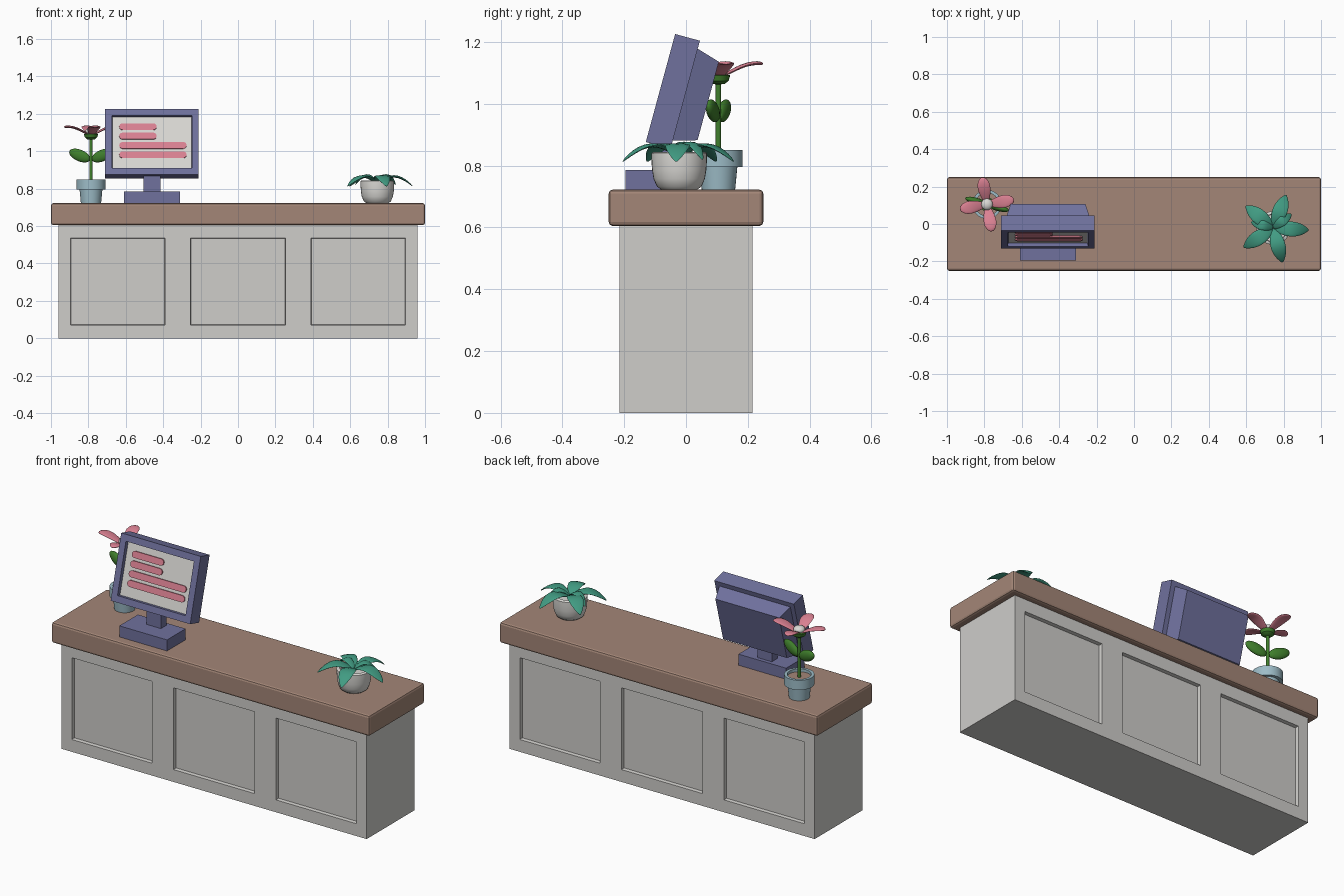
import bpy, bmesh, math
from mathutils import Matrix, Vector

if "Cube" in bpy.data.objects:
    bpy.data.objects.remove(bpy.data.objects["Cube"])


def material(name, rgb):
    m = bpy.data.materials.new(name)
    m.diffuse_color = (*rgb, 1)
    m.use_nodes = True
    m.node_tree.nodes["Principled BSDF"].inputs["Base Color"].default_value = m.diffuse_color
    return m


WOOD = material("brown_wood", (0.37, 0.24, 0.185))
GREY = material("light_grey", (0.62, 0.61, 0.59))
WHITE = material("off_white", (0.70, 0.69, 0.66))
PURPLE = material("slate_purple", (0.16, 0.165, 0.34))
PINK = material("pink", (0.71, 0.22, 0.29))
GREEN = material("green", (0.05, 0.21, 0.025))
TEAL = material("teal", (0.053, 0.33, 0.225))
BLUE = material("pale_blue", (0.34, 0.51, 0.58))


def finish(name, bm, mats, smooth=0):
    bmesh.ops.recalc_face_normals(bm, faces=bm.faces[:])
    me = bpy.data.meshes.new(name)
    bm.to_mesh(me)
    bm.free()
    for m in mats:
        me.materials.append(m)
    if smooth:
        me.shade_smooth()
        me.set_sharp_from_angle(angle=math.radians(smooth))
    ob = bpy.data.objects.new(name, me)
    bpy.context.collection.objects.link(ob)
    return ob


def box(name, x, y, z, mat, bevel=0):
    bm = bmesh.new()
    bmesh.ops.create_cube(bm, size=1)
    for v in bm.verts:
        v.co = [(a + b) / 2 + c * (b - a) for (a, b), c in zip((x, y, z), v.co)]
    ob = finish(name, bm, [mat])
    if bevel:
        mod = ob.modifiers.new("bevel", 'BEVEL')
        mod.width, mod.segments = bevel, 2
    return ob


def lathe(name, profile, loc, mat, n=32):
    bm = bmesh.new()
    rings = [[bm.verts.new((r * math.cos(2 * math.pi * i / n), r * math.sin(2 * math.pi * i / n), z))
              for i in range(n)] for r, z in profile]
    for a, b in zip(rings, rings[1:]):
        for i in range(n):
            j = (i + 1) % n
            bm.faces.new((a[i], a[j], b[j], b[i]))
    bmesh.ops.remove_doubles(bm, verts=bm.verts[:], dist=1e-5)
    ob = finish(name, bm, [mat], 35)
    ob.location = loc
    return ob


def blade(name, stations, loc, angle, mat, thick, scale=1, n=8):
    """Leaf or petal: lens-shaped sections along a path of (r, z, half width)."""
    bm = bmesh.new()
    rings = []
    for r, z, w in stations:
        t = thick * min(1, w / 0.02)
        rings.append([bm.verts.new((r * scale, w * scale * math.cos(2 * math.pi * i / n),
                                    z + t * math.sin(2 * math.pi * i / n))) for i in range(n)])
    for a, b in zip(rings, rings[1:]):
        for i in range(n):
            j = (i + 1) % n
            bm.faces.new((a[i], a[j], b[j], b[i]))
    bm.faces.new(rings[0])
    bm.faces.new(rings[-1])
    ob = finish(name, bm, [mat], 80)
    ob.location = loc
    ob.rotation_euler.z = math.radians(angle)
    ob.modifiers.new("smooth", 'SUBSURF').levels = 1
    return ob


def ellipsoid(name, loc, radii, rot, mat):
    bm = bmesh.new()
    bmesh.ops.create_uvsphere(bm, u_segments=20, v_segments=12, radius=1)
    bmesh.ops.scale(bm, vec=radii, verts=bm.verts[:])
    ob = finish(name, bm, [mat], 80)
    ob.location, ob.rotation_euler = loc, rot
    return ob


# Counter body with three recessed panels on the front and back
bm = bmesh.new()
xs = [-0.96, -0.895, -0.39, -0.255, 0.255, 0.39, 0.895, 0.96]
zs = [0, 0.07, 0.535, 0.61]
grid = {(s, i, k): bm.verts.new((x, s * 0.215, z))
        for s in (-1, 1) for i, x in enumerate(xs) for k, z in enumerate(zs)}
panels = []
for s in (-1, 1):
    for i in range(7):
        for k in range(3):
            f = bm.faces.new([grid[s, i + a, k + b] for a, b in ((0, 0), (1, 0), (1, 1), (0, 1))])
            if k == 1 and i in (1, 3, 5):
                panels.append(f)
for k in (0, 3):
    for i in range(7):
        bm.faces.new((grid[-1, i, k], grid[-1, i + 1, k], grid[1, i + 1, k], grid[1, i, k]))
for i in (0, 7):
    for k in range(3):
        bm.faces.new((grid[-1, i, k], grid[-1, i, k + 1], grid[1, i, k + 1], grid[1, i, k]))
bmesh.ops.recalc_face_normals(bm, faces=bm.faces[:])
bmesh.ops.inset_individual(bm, faces=panels, thickness=0.004, depth=-0.02)
finish("counter_body", bm, [GREY])

box("counter_top", (-1, 1), (-0.25, 0.25), (0.605, 0.722), WOOD, 0.012)

# Monitor: tilted case with sunken screen and tapered back
tilt = Matrix.Translation((-0.46, -0.0425, 1.04)) @ Matrix.Rotation(math.radians(-15.2), 4, 'X')
bm = bmesh.new()
bmesh.ops.create_cube(bm, size=1)
bmesh.ops.scale(bm, vec=(0.5, 0.083, 0.362), verts=bm.verts[:])
bm.normal_update()
front = [f for f in bm.faces if f.normal.y < -0.9]
back = [f for f in bm.faces if f.normal.y > 0.9]
bmesh.ops.inset_individual(bm, faces=front, thickness=0.051, depth=0)
bmesh.ops.inset_individual(bm, faces=front, thickness=0.003, depth=-0.02)
bmesh.ops.inset_individual(bm, faces=back, thickness=0.038, depth=0)
bmesh.ops.inset_individual(bm, faces=back, thickness=0.032, depth=0.077)
front[0].material_index = 1
finish("monitor_case", bm, [PURPLE, WHITE]).matrix_world = tilt

# Rounded bars on the screen
for n, (x1, z) in enumerate(((0.025, 0.0875), (0.025, 0.036), (0.185, -0.016), (0.185, -0.068))):
    bm = bmesh.new()
    r = 0.018
    ring = []
    for cx, start in ((x1 - r, -90), (-0.175 + r, 90)):
        for i in range(9):
            a = math.radians(start + i * 22.5)
            ring.append(bm.verts.new((cx + r * math.cos(a), -0.021, z + r * math.sin(a))))
    f = bm.faces.new(ring)
    ext = bmesh.ops.extrude_face_region(bm, geom=[f])
    bmesh.ops.translate(bm, vec=(0, -0.008, 0),
                        verts=[v for v in ext["geom"] if isinstance(v, bmesh.types.BMVert)])
    finish(f"screen_bar_{n + 1}", bm, [PINK]).matrix_world = tilt

box("monitor_neck", (-0.505, -0.415), (-0.10, -0.05), (0.77, 0.90), PURPLE)
box("monitor_base", (-0.61, -0.31), (-0.195, -0.028), (0.72, 0.785), PURPLE)

# Flower in a rimmed pot
fx, fy = -0.786, 0.105
lathe("flower_pot", [(0, 0), (0.054, 0), (0.061, 0.073), (0.078, 0.073), (0.078, 0.128),
                     (0.062, 0.128), (0.062, 0.1), (0, 0.1)], (fx, fy, 0.722), BLUE)
lathe("flower_soil", [(0, 0.1), (0.063, 0.1), (0.063, 0.112), (0, 0.112)], (fx, fy, 0.722), WOOD)
lathe("flower_stem", [(0, 0.82), (0.009, 0.82), (0.009, 1.08), (0, 1.08)], (fx, fy, 0), GREEN, 12)
lathe("flower_cup", [(0, 1.062), (0.02, 1.064), (0.033, 1.074), (0.038, 1.092), (0, 1.1)],
      (fx, fy, 0), GREEN, 20)
for s in (-1, 1):
    ellipsoid("stem_leaf", (fx + s * 0.06, fy - s * 0.018, 0.977), (0.062, 0.018, 0.031),
              (0, -s * math.radians(22), math.radians(-15)), GREEN)
petal = [(0.01, 1.088, 0.015), (0.04, 1.104, 0.027), (0.08, 1.124, 0.039), (0.115, 1.132, 0.037),
         (0.14, 1.131, 0.021), (0.147, 1.129, 0.006)]
for i in range(4):
    blade("petal", petal, (fx, fy, 0), 10 + 90 * i, PINK, 0.007)
ellipsoid("flower_centre", (fx, fy, 1.105), (0.031, 0.031, 0.02), (0, 0, 0), WHITE)

# Leafy plant in a round bowl
px, py = 0.745, -0.022
lathe("plant_bowl", [(0, 0), (0.058, 0), (0.072, 0.01), (0.083, 0.035), (0.088, 0.065), (0.09, 0.1),
                     (0.09, 0.118), (0.084, 0.122), (0.074, 0.122), (0.072, 0.1), (0, 0.1)],
      (px, py, 0.722), WHITE)
leaf = [(0, 0.832, 0.018), (0.03, 0.85, 0.03), (0.07, 0.867, 0.043), (0.11, 0.866, 0.046),
        (0.15, 0.846, 0.035), (0.18, 0.822, 0.014), (0.19, 0.812, 0.003)]
for i in range(5):
    blade("plant_leaf", leaf, (px, py, 0), -3 + 72 * i, TEAL, 0.007)
for a in (38, 165):
    blade("inner_leaf", leaf, (px, py, 0.006), a, TEAL, 0.006, 0.65)
